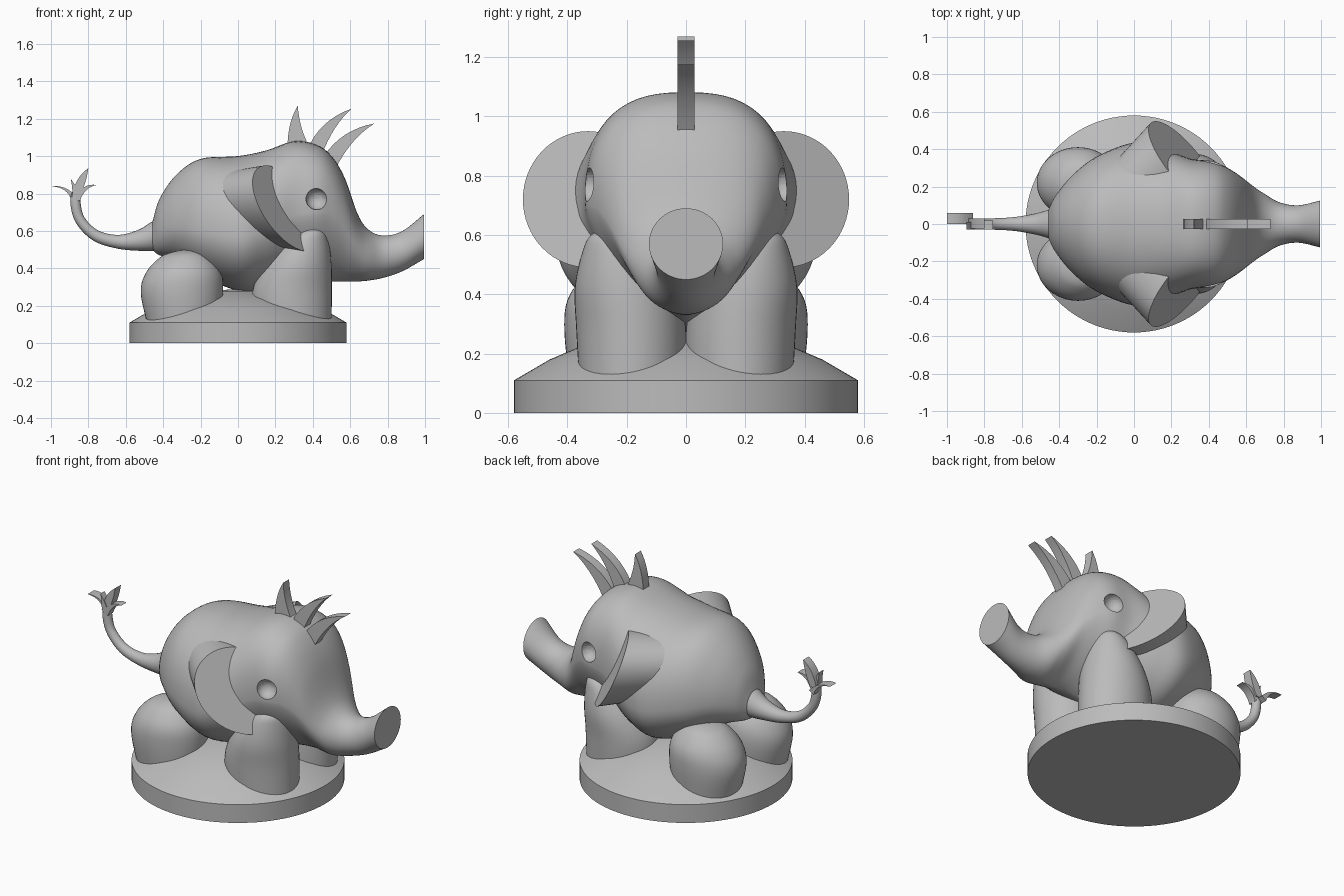
import bpy, bmesh
from math import cos, sin, pi, radians
from mathutils import Vector

cube = bpy.data.objects.get("Cube")
if cube:
    bpy.data.objects.remove(cube, do_unlink=True)

grey = bpy.data.materials.new("plain grey")
grey.use_nodes = True
COLOUR = (0.5, 0.5, 0.5, 1)
grey.diffuse_color = COLOUR
grey.node_tree.nodes["Principled BSDF"].inputs["Base Color"].default_value = COLOUR


def finish(name, bm, angle=40):
    """Turn a bmesh into a named, shaded object."""
    bmesh.ops.recalc_face_normals(bm, faces=bm.faces)
    mesh = bpy.data.meshes.new(name)
    bm.to_mesh(mesh)
    bm.free()
    mesh.materials.append(grey)
    obj = bpy.data.objects.new(name, mesh)
    bpy.context.collection.objects.link(obj)
    smooth(obj, angle)
    return obj


def smooth(obj, angle=40):
    bpy.ops.object.select_all(action='DESELECT')
    obj.select_set(True)
    bpy.context.view_layer.objects.active = obj
    bpy.ops.object.shade_smooth_by_angle(angle=radians(angle))


def spline(rows, steps):
    """Catmull-Rom interpolation of every column of the rows."""
    rows = [Vector(r) for r in rows]
    padded = [rows[0] * 2 - rows[1]] + rows + [rows[-1] * 2 - rows[-2]]
    out = []
    for a, b, c, d in zip(padded, padded[1:], padded[2:], padded[3:]):
        for i in range(steps):
            t = i / steps
            out.append(b + (c - a) * (t / 2)
                       + (a * 2 - b * 5 + c * 4 - d) * (t * t / 2)
                       + (b * 3 - a - c * 3 + d) * (t ** 3 / 2))
    return out + [rows[-1]]


def loft(name, rings, angle=40):
    """Skin a list of point rings and cap both ends."""
    bm = bmesh.new()
    loops = [[bm.verts.new(p) for p in ring] for ring in rings]
    n = len(loops[0])
    for low, high in zip(loops, loops[1:]):
        for i in range(n):
            j = (i + 1) % n
            bm.faces.new((low[i], low[j], high[j], high[i]))
    bm.faces.new(loops[0])
    bm.faces.new(loops[-1])
    return finish(name, bm, angle)


def circle(n):
    return [(cos(2 * pi * i / n), sin(2 * pi * i / n)) for i in range(n)]


def power(v, p):
    return abs(v) ** p * (1 if v >= 0 else -1)


# Round plinth with a domed top
plinth_profile = [(0.58, 0), (0.58, 0.11), (0.46, 0.18), (0.33, 0.235),
                  (0.18, 0.275), (0.01, 0.29)]
loft("plinth", [[(r * c, r * s, z) for c, s in circle(96)]
                for r, z in plinth_profile], 25)

# Body, head and trunk: x, top, bottom, half width, widest height,
# squareness of upper half, squareness of lower half
body_rows = [
    (-0.46, 0.64, 0.50, 0.07, 0.57, 2, 2),
    (-0.42, 0.77, 0.47, 0.15, 0.60, 2, 2),
    (-0.33, 0.90, 0.44, 0.26, 0.62, 2, 2),
    (-0.2, 0.985, 0.36, 0.36, 0.60, 2.2, 2),
    (0, 1.0, 0.28, 0.435, 0.57, 2.2, 2),
    (0.15, 1.03, 0.28, 0.405, 0.6, 2.3, 1.8),
    (0.3, 1.08, 0.3, 0.35, 0.68, 2.6, 1.6),
    (0.42, 1.06, 0.32, 0.335, 0.7, 2.6, 1.5),
    (0.5, 1.0, 0.33, 0.30, 0.69, 2.6, 1.5),
    (0.57, 0.885, 0.33, 0.255, 0.63, 2.4, 1.5),
    (0.64, 0.69, 0.33, 0.20, 0.53, 2.1, 1.7),
    (0.7, 0.605, 0.335, 0.16, 0.48, 2, 2),
    (0.78, 0.575, 0.35, 0.115, 0.46, 2, 2),
    (0.88, 0.60, 0.385, 0.10, 0.49, 2, 2),
    (0.995, 0.69, 0.45, 0.125, 0.57, 2, 2),
]
rings = []
for x, top, bottom, width, mid, up, down in spline(body_rows, 6):
    ring = []
    for c, s in circle(64):
        p = 2 / (up if s >= 0 else down)
        height = top - mid if s >= 0 else mid - bottom
        ring.append((x, width * power(c, p), mid + height * power(s, p)))
    rings.append(ring)
body = loft("body_and_trunk", rings)

# Eye sockets hollowed out of the head
for side in (-1, 1):
    bpy.ops.mesh.primitive_uv_sphere_add(segments=32, ring_count=16, radius=0.057,
                                         location=(0.42, side * 0.33, 0.77))
    cutter = bpy.context.object
    cutter.name = "eye_cutter"
    cutter.hide_render = True
    cut = body.modifiers.new("eye_socket", 'BOOLEAN')
    cut.operation = 'DIFFERENCE'
    cut.solver = 'EXACT'
    cut.object = cutter
    bpy.context.view_layer.objects.active = body
    bpy.ops.object.modifier_apply(modifier=cut.name)
    bpy.data.objects.remove(cutter, do_unlink=True)
smooth(body)

# Legs: centre x, centre y, height, radius along x, radius along y
front_leg = [(0.29, 0.18, 0.1, 0.21, 0.18), (0.29, 0.185, 0.28, 0.212, 0.185),
             (0.32, 0.2, 0.42, 0.18, 0.175), (0.36, 0.22, 0.54, 0.125, 0.13),
             (0.39, 0.24, 0.6, 0.07, 0.08), (0.4, 0.25, 0.63, 0.005, 0.005)]
rear_leg = [(-0.29, 0.22, 0.08, 0.19, 0.17), (-0.3, 0.22, 0.27, 0.22, 0.19),
            (-0.29, 0.22, 0.38, 0.2, 0.18), (-0.28, 0.22, 0.46, 0.135, 0.125),
            (-0.27, 0.22, 0.49, 0.07, 0.07), (-0.27, 0.22, 0.5, 0.004, 0.004)]
for name, rows in (("front_leg", front_leg), ("rear_leg", rear_leg)):
    for label, side in (("left", 1), ("right", -1)):
        loft(f"{name}_{label}",
             [[(x + rx * c, side * (y + ry * s), z) for c, s in circle(48)]
              for x, y, z, rx, ry in spline(rows, 5)], 50)

# Ears: slanted oval faces swept back into the body
for label, side in (("left", 1), ("right", -1)):
    rings = []
    for back in (0, 1):
        ring = []
        for c, s in circle(64):
            size = 1 - 0.12 * back
            dy, dz = 0.22 * size * c, 0.23 * size * s
            x = 0.263 - 0.49 * dz - 0.67 * dy
            ring.append((x - 0.2 * back, side * (0.33 + dy - 0.17 * back), 0.72 + dz))
        rings.append(ring)
    loft("ear_" + label, rings)

# Tail: x, height, radius
tail_path = spline([(-0.42, 0.575, 0.088), (-0.52, 0.55, 0.058), (-0.64, 0.542, 0.037),
                    (-0.76, 0.575, 0.03), (-0.845, 0.66, 0.027),
                    (-0.87, 0.76, 0.027), (-0.86, 0.82, 0.02)], 6)
rings = []
for i, (x, z, r) in enumerate(tail_path):
    step = tail_path[min(i + 1, len(tail_path) - 1)] - tail_path[max(i - 1, 0)]
    along = Vector((step.x, 0, step.y)).normalized()
    across = Vector((-along.z, 0, along.x))
    rings.append([Vector((x, 0, z)) + across * (r * c) + Vector((0, r * s, 0))
                  for c, s in circle(24)])
loft("tail", rings)


def blade(name, root_a, bend_a, tip, bend_b, root_b, y_from, y_to):
    """Curved pointed plate lying in the x-z plane."""
    def curve(a, b, c):
        a, b, c = Vector(a), Vector(b), Vector(c)
        return [a * (1 - t) ** 2 + b * (2 * t * (1 - t)) + c * t * t
                for t in (k / 8 for k in range(9))]
    outline = curve(root_a, bend_a, tip) + curve(tip, bend_b, root_b)[1:]
    loft(name, [[(p.x, y, p.y) for p in outline] for y in (y_from, y_to)], 30)


# Crest of three spikes on the head
crest = [((0.265, 1.05), (0.265, 1.18), (0.32, 1.27), (0.325, 1.16), (0.38, 1.05)),
         ((0.37, 1.03), (0.43, 1.19), (0.61, 1.255), (0.51, 1.17), (0.445, 1.0)),
         ((0.46, 1.0), (0.55, 1.14), (0.73, 1.175), (0.61, 1.1), (0.53, 0.95))]
for points in crest:
    blade("crest_spike", *points, -0.028, 0.028)

# Tuft of leaves at the tail tip
tuft = [((-0.86, 0.78), (-0.92, 0.85), (-1.0, 0.838), (-0.91, 0.835), (-0.89, 0.76), 0, 0.06),
        ((-0.85, 0.8), (-0.865, 0.84), (-0.895, 0.88), (-0.885, 0.84), (-0.885, 0.79), -0.03, 0.01),
        ((-0.89, 0.78), (-0.87, 0.89), (-0.8, 0.935), (-0.81, 0.86), (-0.845, 0.79), -0.025, 0.03),
        ((-0.88, 0.77), (-0.83, 0.86), (-0.755, 0.845), (-0.82, 0.835), (-0.845, 0.76), -0.03, 0.02)]
for points in tuft:
    blade("tail_tuft_leaf", *points)
